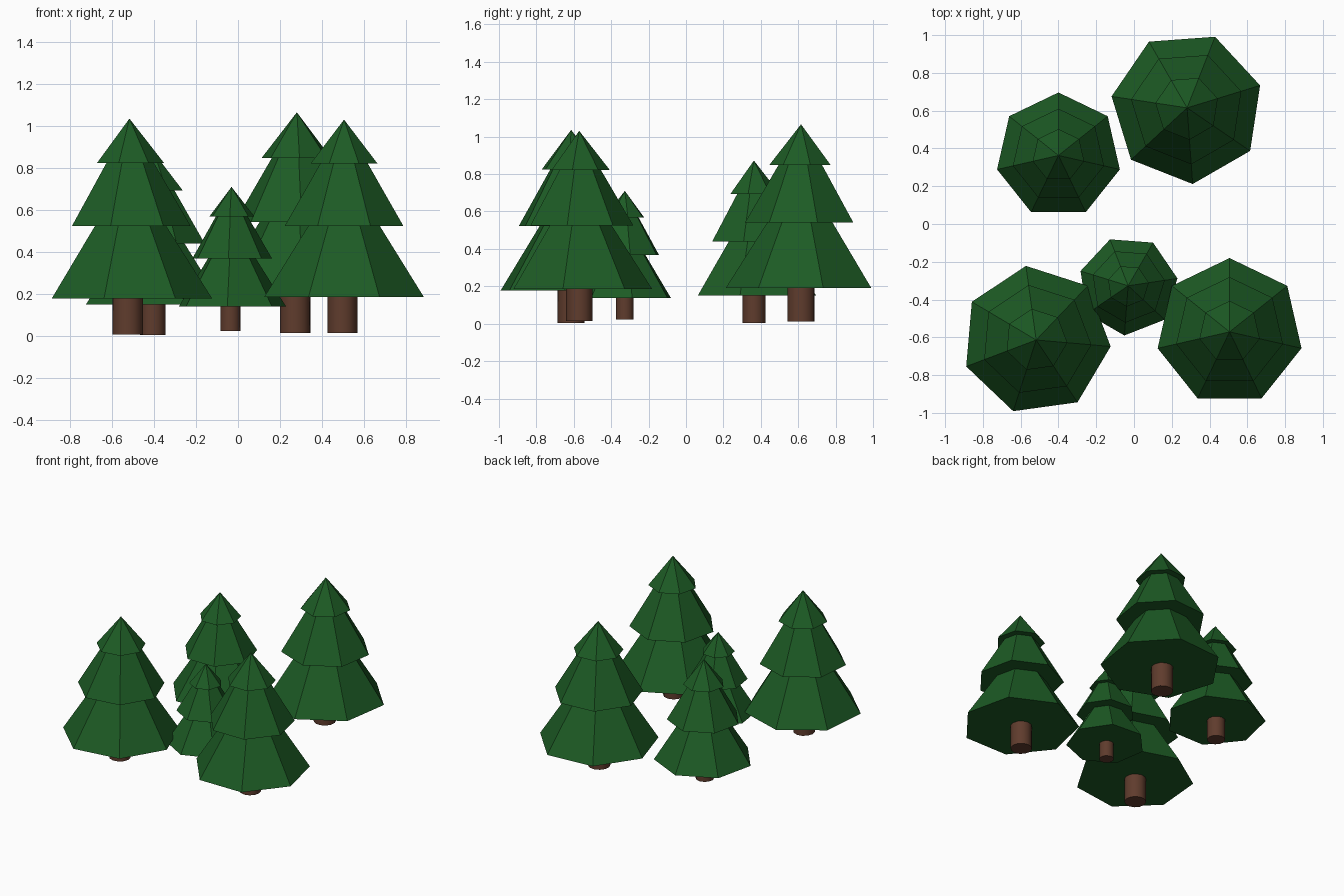
import bpy, math

if "Cube" in bpy.data.objects:
    bpy.data.objects.remove(bpy.data.objects["Cube"])


def material(name, color):
    m = bpy.data.materials.new(name)
    m.diffuse_color = color
    m.use_nodes = True
    m.node_tree.nodes["Principled BSDF"].inputs["Base Color"].default_value = m.diffuse_color
    return m


GREEN = material("needles", (0.012, 0.105, 0.018, 1))
BROWN = material("bark", (0.115, 0.045, 0.026, 1))

# foliage tiers as fractions of tree height: bottom z, top z, bottom radius, top radius
TIERS = [(0.168, 0.52, 0.384, 0.16), (0.502, 0.81, 0.285, 0.105), (0.794, 1.0, 0.161, 0.0)]


def frustum(name, sides, loc, z0, z1, r0, r1, angle, mat):
    bpy.ops.mesh.primitive_cone_add(vertices=sides, radius1=r0, radius2=r1, depth=z1 - z0,
                                    location=(loc[0], loc[1], (z0 + z1) / 2))
    ob = bpy.context.object
    ob.name = name
    # cone primitives start with a vertex on +y
    ob.rotation_euler.z = math.radians(angle - 90)
    ob.data.materials.append(mat)
    return ob


def tree(name, x, y, base, h, angle):
    trunk = frustum(name + "_trunk", 12, (x - 0.008 * h, y), base, base + 0.2 * h,
                    0.07 * h, 0.07 * h, angle, BROWN)
    bpy.ops.object.shade_smooth_by_angle(angle=math.radians(40))
    # merge trunk hidden top into the lowest tier, then stack the tiers
    for i, (z0, z1, r0, r1) in enumerate(TIERS):
        frustum(f"{name}_tier_{i + 1}", 7, (x, y), base + z0 * h, base + z1 * h,
                r0 * h, r1 * h, angle, GREEN)


# x, y, ground height, tree height, heading of one corner
tree("front_left_tree", -0.518, -0.614, 0.005, 1.031, -5)
tree("front_right_tree", 0.506, -0.571, 0.014, 1.017, 90)
tree("back_right_tree", 0.281, 0.615, 0.013, 1.053, 68.5)
tree("back_left_tree", -0.40, 0.363, 0.004, 0.868, 90)
tree("small_middle_tree", -0.031, -0.327, 0.023, 0.687, 8.5)
